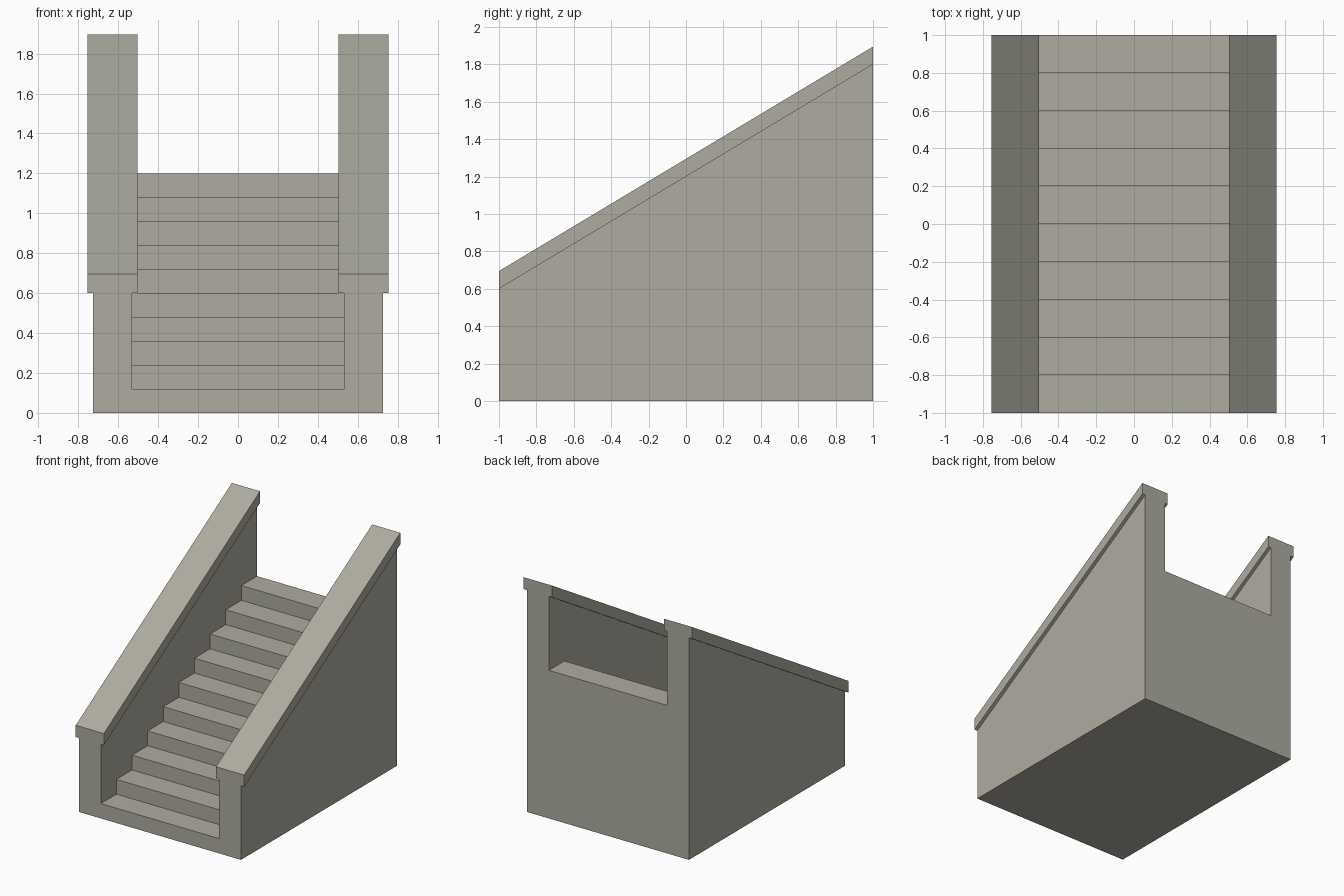
import bpy
import bmesh

cube = bpy.data.objects.get("Cube")
if cube:
    bpy.data.objects.remove(cube, do_unlink=True)

# One stone colour for everything
STONE = (0.42, 0.41, 0.35, 1.0)
stone = bpy.data.materials.new("warm grey stone")
stone.use_nodes = True
stone.diffuse_color = STONE
bsdf = next(n for n in stone.node_tree.nodes if n.type == "BSDF_PRINCIPLED")
bsdf.inputs["Base Color"].default_value = STONE
bsdf.inputs["Roughness"].default_value = 0.9


def extrude_profile(name, profile, x0, x1):
    """Extrude a (y, z) side profile from x0 to x1."""
    bm = bmesh.new()
    face = bm.faces.new([bm.verts.new((x0, y, z)) for y, z in profile])
    result = bmesh.ops.extrude_face_region(bm, geom=[face])
    moved = [v for v in result["geom"] if isinstance(v, bmesh.types.BMVert)]
    bmesh.ops.translate(bm, verts=moved, vec=(x1 - x0, 0, 0))
    bmesh.ops.recalc_face_normals(bm, faces=bm.faces)
    mesh = bpy.data.meshes.new(name)
    bm.to_mesh(mesh)
    bm.free()
    mesh.materials.append(stone)
    obj = bpy.data.objects.new(name, mesh)
    bpy.context.collection.objects.link(obj)
    return obj


STEPS, RISE, TREAD = 10, 0.12, 0.2
INNER, OUTER = 0.53, 0.727          # side wall faces
CAP_INNER, CAP_OUTER = 0.503, 0.755  # overhanging cap faces
LOW, HIGH, CAP = 0.6, 1.8, 0.095     # wall heights and cap thickness

# Flight of steps, solid down to the ground
steps = [(-1, 0)]
for i in range(STEPS):
    y, z = -1 + i * TREAD, (i + 1) * RISE
    steps += [(y, z), (y + TREAD, z)]
steps.append((1, 0))
extrude_profile("steps", steps, -INNER, INNER)

# Sloping side walls with overhanging caps
wall = [(-1, 0), (1, 0), (1, HIGH), (-1, LOW)]
cap = [(-1, LOW), (1, HIGH), (1, HIGH + CAP), (-1, LOW + CAP)]
for side, s in (("left", 1), ("right", -1)):
    extrude_profile(side + "_wall", wall, s * INNER, s * OUTER)
    extrude_profile(side + "_cap", cap, s * CAP_INNER, s * CAP_OUTER)
